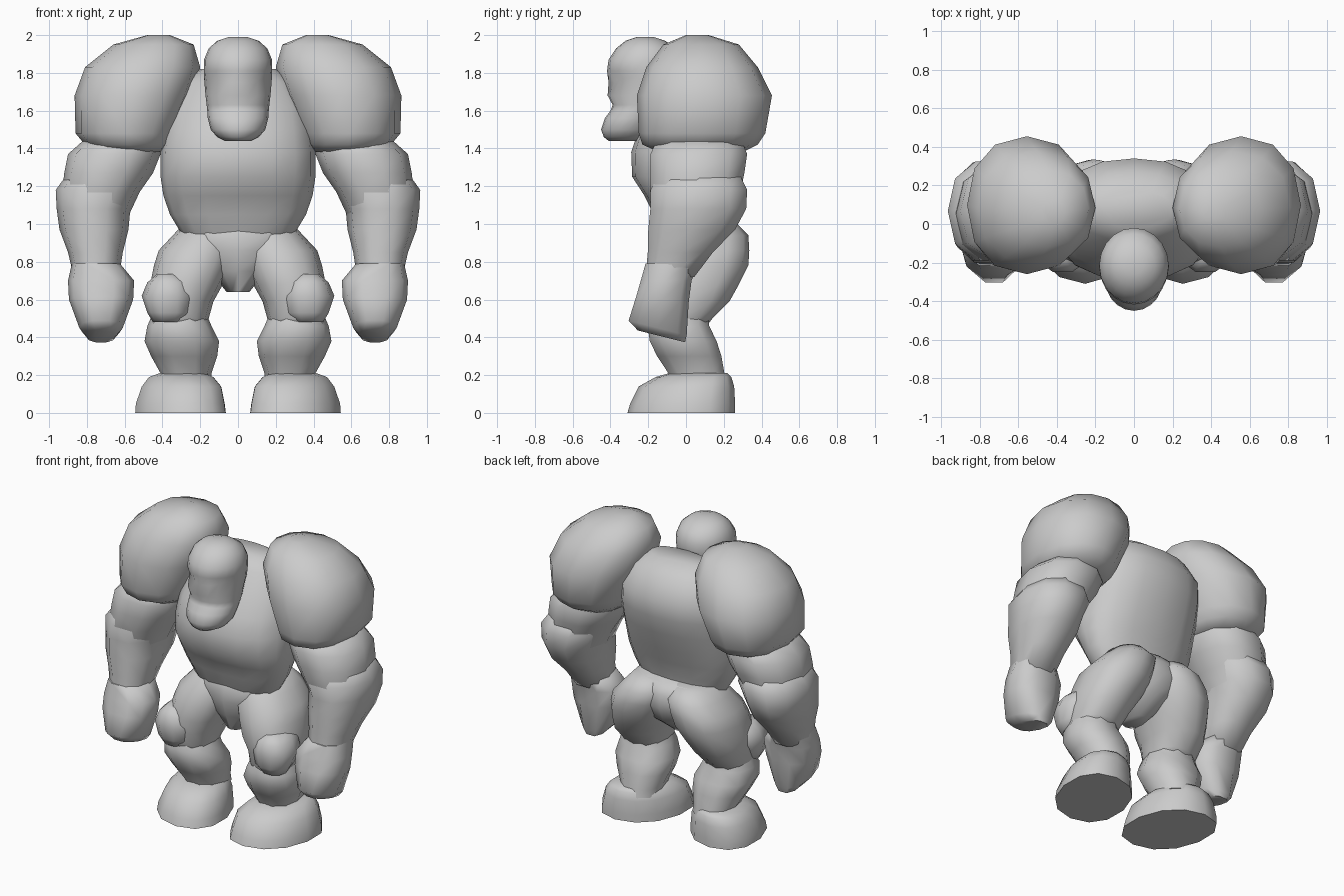
import bpy, bmesh, math

stone = bpy.data.materials.new("stone grey")
stone.diffuse_color = (0.6, 0.6, 0.6, 1)


def loft(name, rings, n=12, p=2.3, mirror=False, tweak=None):
    """Skin rounded rings (z, x0, x1, y0, y1[, tilt]) from bottom to top."""
    bm = bmesh.new()
    loops = []
    for ring in rings:
        z, x0, x1, y0, y1 = ring[:5]
        tilt = ring[5] if len(ring) > 5 else 0
        cx, cy, rx, ry = (x0 + x1) / 2, (y0 + y1) / 2, (x1 - x0) / 2, (y1 - y0) / 2
        loop = []
        for i in range(n):
            a = 2 * math.pi * i / n
            c, s = math.cos(a), math.sin(a)
            dx = rx * math.copysign(abs(c) ** (2 / p), c)
            dy = ry * math.copysign(abs(s) ** (2 / p), s)
            loop.append(bm.verts.new((cx + dx, cy + dy, z + tilt * dy)))
        loops.append(loop)
    for a, b in zip(loops, loops[1:]):
        for i in range(n):
            j = (i + 1) % n
            bm.faces.new((a[i], a[j], b[j], b[i]))
    bm.faces.new(loops[0][::-1])
    bm.faces.new(loops[-1])
    if tweak:
        for v in bm.verts:
            tweak(v.co)
    bmesh.ops.recalc_face_normals(bm, faces=bm.faces)
    me = bpy.data.meshes.new(name)
    bm.to_mesh(me)
    bm.free()
    me.materials.append(stone)
    ob = bpy.data.objects.new(name, me)
    bpy.context.collection.objects.link(ob)
    if mirror:
        m = ob.modifiers.new("mirror", 'MIRROR')
        m.use_mirror_merge = False
    bpy.ops.object.select_all(action='DESELECT')
    ob.select_set(True)
    bpy.context.view_layer.objects.active = ob
    bpy.ops.object.shade_smooth_by_angle(angle=math.radians(65))
    return ob


def centred(rows):
    return [(z, -h, h, y0, y1) for z, h, y0, y1 in rows]


# Torso: barrel chest tapering to the waist, back leaning out to the shoulders
loft("torso", centred([
    (0.88, .22, -.10, .14), (0.95, .30, -.14, .15), (1.05, .36, -.17, .17),
    (1.15, .395, -.22, .21), (1.25, .41, -.285, .25), (1.38, .41, -.29, .30),
    (1.50, .40, -.25, .335), (1.62, .38, -.17, .34), (1.75, .30, -.09, .27),
    (1.82, .20, -.02, .17)]), n=16)

# Pelvis: wedge between the legs
loft("pelvis", centred([
    (0.64, .06, -.08, .10), (0.75, .15, -.13, .24), (0.86, .28, -.16, .29),
    (0.95, .30, -.15, .28), (1.01, .28, -.12, .24)]))


# Head: heavy jaw, mouth crease, slanted eye hollows
def eye_hollow(co):
    if abs(co.z - 1.75) < .005 and co.y < -.25 and abs(co.x) > .03:
        co.y += .02
        co.z += .3 * abs(co.x) - .02


loft("head", centred([
    (1.44, .07, -.41, -.20), (1.46, .11, -.435, -.18), (1.50, .145, -.45, -.15),
    (1.56, .160, -.430, -.12), (1.60, .163, -.400, -.10), (1.63, .166, -.388, -.08),
    (1.68, .172, -.415, -.06), (1.75, .178, -.410, -.03),
    (1.81, .181, -.418, -.02), (1.87, .180, -.410, -.02), (1.93, .155, -.37, -.05),
    (1.97, .11, -.32, -.11), (1.99, .05, -.26, -.17)]), n=20, p=2.0, tweak=eye_hollow)

# Shoulders: huge rounded boulders
loft("shoulder", [
    (1.38, .40, .74, -.14, .30), (1.42, .36, .81, -.23, .38),
    (1.48, .33, .86, -.25, .42), (1.68, .245, .865, -.26, .455),
    (1.83, .20, .81, -.21, .38), (1.95, .235, .66, -.12, .28),
    (2.00, .36, .48, .00, .12)], p=2.2, mirror=True)

# Arms
loft("upper_arm", [
    (1.02, .59, .90, -.15, .24), (1.17, .52, .93, -.20, .30),
    (1.27, .45, .92, -.20, .32), (1.37, .41, .90, -.20, .335),
    (1.45, .42, .81, -.16, .30)], n=10, mirror=True)
loft("forearm", [
    (0.72, .63, .87, -.22, .05), (0.85, .61, .90, -.21, .15),
    (0.97, .58, .945, -.21, .27), (1.08, .57, .96, -.20, .33),
    (1.18, .52, .965, -.20, .335), (1.27, .54, .90, -.15, .29)], n=10, mirror=True)
loft("fist", [
    (0.405, .65, .80, -.26, .00, -.25), (0.45, .61, .84, -.31, .01, -.25),
    (0.60, .555, .895, -.27, .02, -.1), (0.70, .55, .90, -.245, .035),
    (0.79, .625, .88, -.22, .07)], n=10, p=2.5, mirror=True)

# Legs
loft("thigh", [
    (0.46, .17, .45, -.18, .11), (0.50, .155, .46, -.20, .14),
    (0.59, .13, .47, -.21, .23), (0.68, .08, .465, -.22, .28),
    (0.78, .035, .445, -.20, .33), (0.86, .005, .42, -.17, .335),
    (0.94, .00, .345, -.12, .33), (1.01, .05, .28, -.05, .26)], mirror=True)
loft("knee", [
    (0.48, .29, .45, -.21, -.05), (0.53, .25, .48, -.24, -.02),
    (0.62, .23, .51, -.255, .04), (0.69, .25, .48, -.24, .04),
    (0.735, .32, .43, -.20, .00)], n=10, mirror=True)
loft("shin", [
    (0.16, .14, .41, -.09, .22), (0.21, .14, .41, -.10, .21),
    (0.30, .11, .46, -.16, .195), (0.38, .10, .495, -.20, .17),
    (0.46, .14, .48, -.21, .13), (0.53, .17, .45, -.18, .12)], n=10, mirror=True)


# Feet: toes turned slightly inwards
def toe_in(co):
    co.x += .18 * (co.y + .02)


loft("foot", [
    (0.00, .065, .545, -.31, .26), (0.05, .07, .54, -.295, .26),
    (0.14, .085, .505, -.25, .255), (0.19, .12, .46, -.16, .24),
    (0.21, .16, .40, -.09, .22)], n=12, p=2.2, mirror=True, tweak=toe_in)
